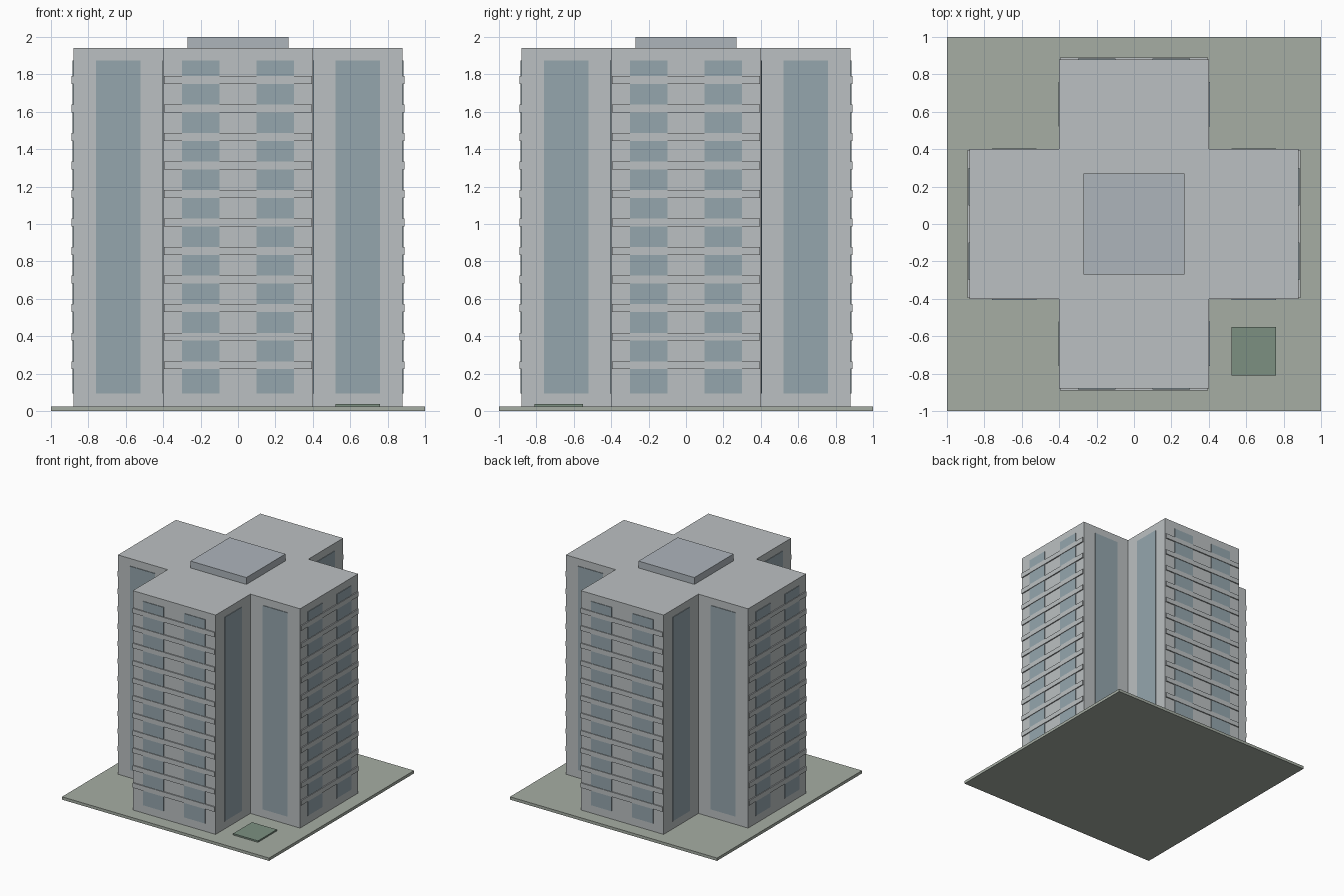
import bpy, bmesh, math
from mathutils import Matrix, Vector

if "Cube" in bpy.data.objects:
    bpy.data.objects.remove(bpy.data.objects["Cube"])


def material(name, rgb):
    m = bpy.data.materials.new(name)
    m.diffuse_color = (*rgb, 1)
    m.use_nodes = True
    m.node_tree.nodes["Principled BSDF"].inputs["Base Color"].default_value = m.diffuse_color
    return m


WALL = material("concrete", (0.50, 0.53, 0.54))
GLASS = material("glass", (0.30, 0.38, 0.42))
GRASS = material("grass", (0.38, 0.42, 0.37))
HEDGE = material("hedge", (0.20, 0.28, 0.22))
METAL = material("roof_metal", (0.42, 0.46, 0.50))


def add_object(name, bm, mat):
    bmesh.ops.recalc_face_normals(bm, faces=bm.faces)
    me = bpy.data.meshes.new(name)
    bm.to_mesh(me)
    bm.free()
    me.materials.append(mat)
    ob = bpy.data.objects.new(name, me)
    bpy.context.collection.objects.link(ob)
    return ob


def add_box(bm, lo, hi, turn=0):
    lo, hi = Vector(lo), Vector(hi)
    m = (Matrix.Rotation(turn, 4, 'Z') @ Matrix.Translation((lo + hi) / 2)
         @ Matrix.Diagonal((*(hi - lo), 1)))
    bmesh.ops.create_cube(bm, size=1, matrix=m)


def box(name, lo, hi, mat):
    bm = bmesh.new()
    add_box(bm, lo, hi)
    return add_object(name, bm, mat)


A, E = 0.40, 0.88          # wing half width, wing reach
BASE, TOP = 0.025, 1.94
WIN_LO, WIN_HI = 0.095, 1.875

# Site and roof parts
box("ground_slab", (-1, -1, 0), (1, 1, BASE), GRASS)
box("planting_bed", (0.52, -0.81, BASE), (0.76, -0.55, 0.038), HEDGE)
box("roof_plant_room", (-0.27, -0.27, TOP), (0.27, 0.27, 2.0), METAL)

# Cross-shaped tower from an extruded profile
bm = bmesh.new()
profile = []
for k in range(4):
    rot = Matrix.Rotation(k * math.pi / 2, 3, 'Z')
    for p in ((-A, -A), (-A, -E), (A, -E)):
        profile.append(bm.verts.new(rot @ Vector((*p, BASE))))
floor = bm.faces.new(profile)
ext = bmesh.ops.extrude_face_region(bm, geom=[floor], use_keep_orig=True)
bmesh.ops.translate(bm, vec=(0, 0, TOP - BASE),
                    verts=[v for v in ext["geom"] if isinstance(v, bmesh.types.BMVert)])
add_object("tower", bm, WALL)

# Facade parts for each of the four wings
for k, side in enumerate(("front", "right", "back", "left")):
    turn = k * math.pi / 2

    # Window strips on the wing end and on both flanks
    bm = bmesh.new()
    for s in (-1, 1):
        xs = sorted((s * 0.10, s * 0.30))
        add_box(bm, (xs[0], -E - 0.005, WIN_LO), (xs[1], -E + 0.01, WIN_HI), turn)
        xs = sorted((s * (A - 0.01), s * (A + 0.005)))
        add_box(bm, (xs[0], -0.76, WIN_LO), (xs[1], -0.52, WIN_HI), turn)
    add_object(side + "_windows", bm, GLASS)

    # Balcony bands between floors
    bm = bmesh.new()
    for i in range(11):
        z = 0.245 + i * 0.1525
        add_box(bm, (-0.395, -E - 0.01, z - 0.021), (0.395, -E + 0.01, z + 0.021), turn)
    add_object(side + "_balcony_bands", bm, WALL)
